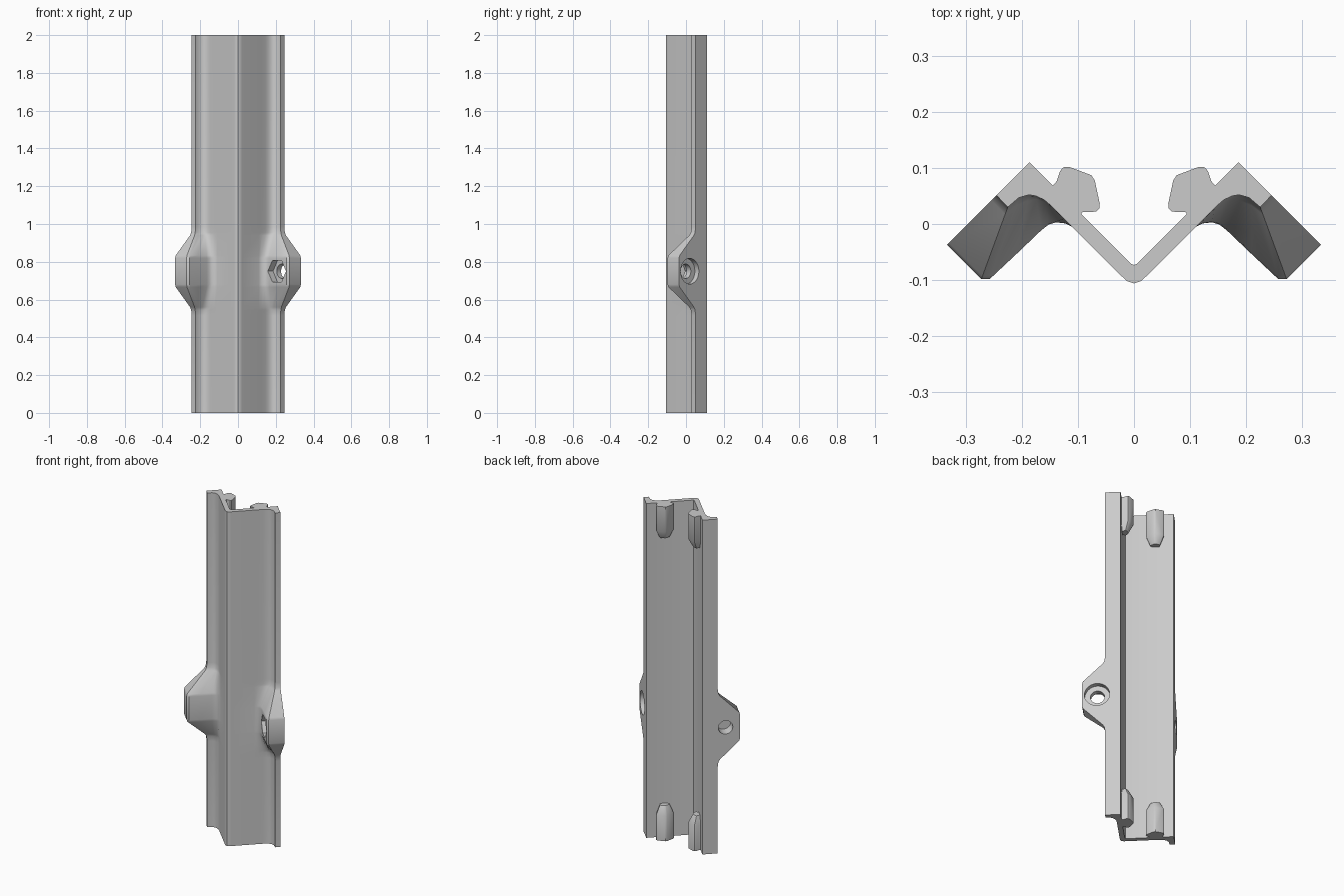
import bpy, bmesh
from mathutils import Vector, Matrix
from math import radians

cube = bpy.data.objects.get("Cube")
if cube:
    bpy.data.objects.remove(cube)

grey = bpy.data.materials.new("plain grey")
grey.use_nodes = True
colour = (0.6, 0.6, 0.6, 1)
grey.diffuse_color = colour
grey.node_tree.nodes["Principled BSDF"].inputs["Base Color"].default_value = colour

MID = 0.75  # height of the lugs


def add_object(name, bm):
    bmesh.ops.recalc_face_normals(bm, faces=bm.faces)
    mesh = bpy.data.meshes.new(name)
    bm.to_mesh(mesh)
    bm.free()
    mesh.materials.append(grey)
    obj = bpy.data.objects.new(name, mesh)
    bpy.context.collection.objects.link(obj)
    return obj


def activate(obj):
    bpy.ops.object.select_all(action='DESELECT')
    obj.select_set(True)
    bpy.context.view_layer.objects.active = obj


def smooth(obj):
    activate(obj)
    bpy.ops.object.shade_smooth_by_angle(angle=radians(32))


def loft(name, rings):
    """Skin closed rings of equal length and cap both ends."""
    bm = bmesh.new()
    rows = [[bm.verts.new(p) for p in ring] for ring in rings]
    n = len(rows[0])
    for a, b in zip(rows, rows[1:]):
        for i in range(n):
            j = (i + 1) % n
            bm.faces.new((a[i], a[j], b[j], b[i]))
    bm.faces.new(rows[0])
    bm.faces.new(rows[-1])
    return add_object(name, bm)


# Rail: the flange part of the half section swells into a lug
vee = [(0, -0.106), (0.012, -0.102), (0.022, -0.093), (0.110, -0.005)]
plain = [(0.125, 0.010), (0.145, 0.030), (0.160, 0.043), (0.175, 0.050),
         (0.187, 0.052), (0.205, 0.047), (0.225, 0.030), (0.245, 0.051)]
lug = [(0.122, 0.001), (0.139, 0.003), (0.152, -0.001), (0.165, -0.011),
       (0.210, -0.054), (0.257, -0.098), (0.272, -0.098), (0.333, -0.037)]
inner = [(0.186, 0.110), (0.005, -0.071), (0, -0.073)]


def section(z, w):
    swell = [Vector(p).lerp(Vector(q), w) for p, q in zip(plain, lug)]
    half = [Vector(p) for p in vee] + swell + [Vector(p) for p in inner]
    ring = half + [Vector((-p.x, p.y)) for p in reversed(half[1:-1])]
    return [(p.x, p.y, z) for p in ring]


swells = [(0.07, 1), (0.084, 0.96), (0.19, 0.1), (0.205, 0.035), (0.235, 0)]
levels = [(0, 0)] + [(MID - d, w) for d, w in reversed(swells)]
levels += [(MID + d, w) for d, w in swells] + [(2, 0)]
rail = loft("channel_rail", [section(z, w) for z, w in levels])


# Holes through the lugs, square to their back faces
def drill(side, radius, start, end, sides):
    axis = Vector((side, 1, 0)).normalized()
    centre = Vector((side * 0.276, 0.02, MID)) - axis * (start + end) / 2
    matrix = (Matrix.Translation(centre)
              @ axis.to_track_quat('Z', 'Y').to_matrix().to_4x4()
              @ Matrix.Rotation(radians(30), 4, 'Z'))
    bm = bmesh.new()
    bmesh.ops.create_cone(bm, cap_ends=True, segments=sides, radius1=radius,
                          radius2=radius, depth=end - start, matrix=matrix)
    cutter = add_object("hole_cutter", bm)
    cutter.hide_render = True
    activate(rail)
    mod = rail.modifiers.new("hole", 'BOOLEAN')
    mod.operation = 'DIFFERENCE'
    mod.solver = 'EXACT'
    mod.object = cutter
    bpy.ops.object.modifier_apply(modifier=mod.name)
    bpy.data.objects.remove(cutter)


drill(1, 0.068, -0.02, 0.03, 40)    # round counterbore
drill(1, 0.038, -0.02, 0.15, 32)    # through hole
drill(1, 0.066, 0.062, 0.15, 6)     # hexagonal nut pocket
drill(-1, 0.040, -0.02, 0.065, 32)  # blind hole
smooth(rail)

# Clips inside the channel at both ends, tapered towards the middle
clip = [(0.100, 0.010), (0.092, 0.021), (0.068, 0.022), (0.062, 0.027),
        (0.061, 0.036), (0.070, 0.078), (0.076, 0.087), (0.116, 0.102),
        (0.126, 0.101), (0.132, 0.094), (0.138, 0.076), (0.144, 0.069),
        (0.150, 0.060)]
root = Vector((0.115, 0.040))


def clip_ring(z, scale, side):
    pts = [root.lerp(Vector(p), scale) for p in clip]
    return [(side * p.x, p.y, z) for p in pts]


for side, hand in ((1, "left"), (-1, "right")):
    for end, place in ((0, "bottom"), (2, "top")):
        inward = 1 if end == 0 else -1
        rings = [clip_ring(end + inward * d, s, side)
                 for d, s in ((0, 1), (0.15, 1), (0.2, 0.55))]
        smooth(loft(f"{place}_{hand}_clip", rings))
